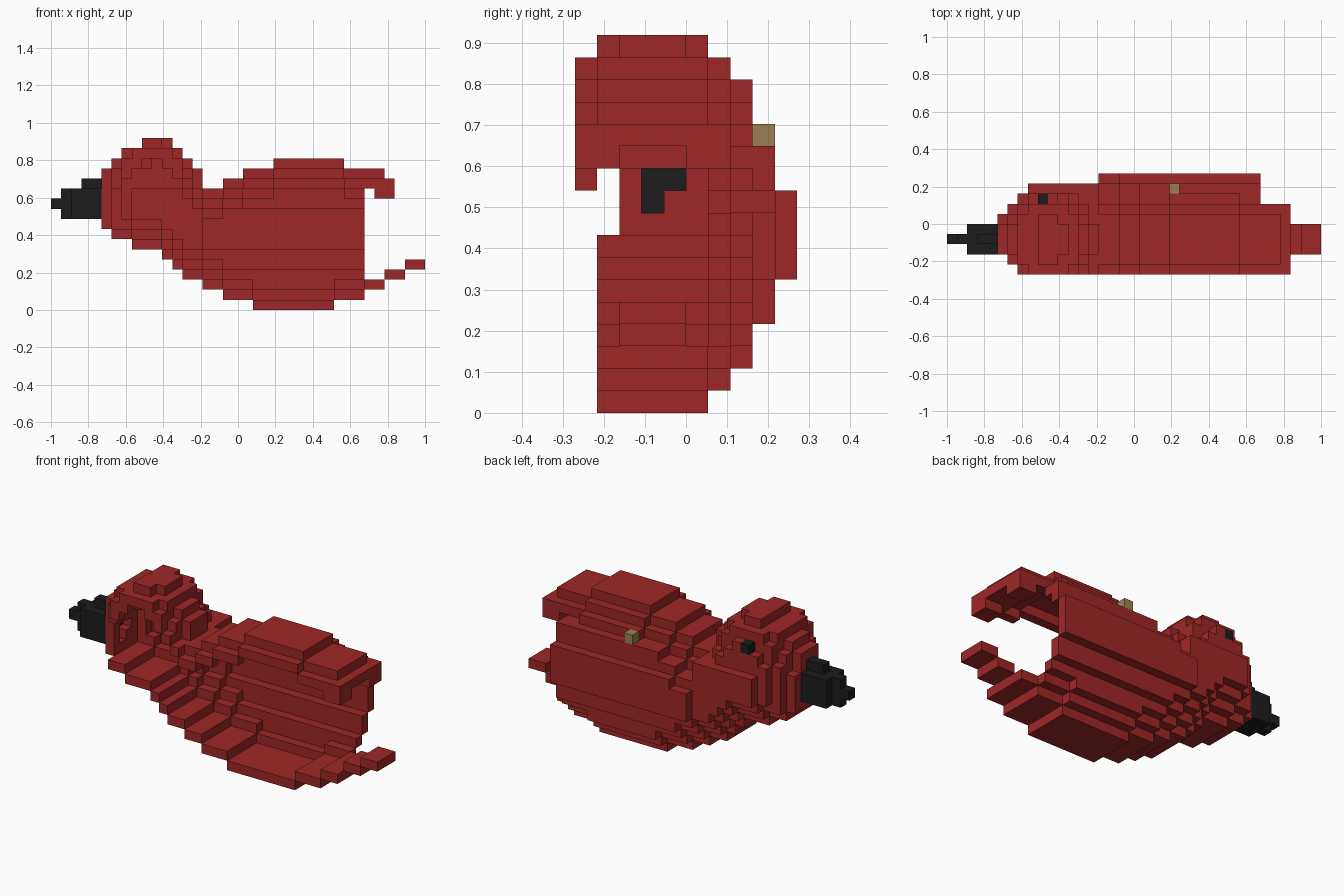
import bpy
import bmesh
from mathutils import Vector

cube = bpy.data.objects.get("Cube")
if cube:
    bpy.data.objects.remove(cube, do_unlink=True)

U = 2 / 37                      # edge of one block
ORIGIN = Vector((-1, -5 * U, 0))
MID = 3                         # block row of the bird's symmetry plane


def material(name, color):
    mat = bpy.data.materials.new(name)
    mat.use_nodes = True
    mat.diffuse_color = (*color, 1)
    mat.node_tree.nodes["Principled BSDF"].inputs["Base Color"].default_value = (*color, 1)
    return mat


def box(xs, ys, zs):
    """Blocks in inclusive index ranges."""
    return {(i, j, k) for i in range(xs[0], xs[1] + 1)
            for j in range(ys[0], ys[1] + 1)
            for k in range(zs[0], zs[1] + 1)}


AXES = [Vector(a) for a in ((1, 0, 0), (0, 1, 0), (0, 0, 1))]


def build(name, cells, mat):
    """Mesh of the exposed faces of a set of blocks."""
    bm = bmesh.new()
    for cell in sorted(cells):
        centre = Vector(cell) + Vector((0.5, 0.5, 0.5))
        for n in range(3):
            u, v = AXES[(n + 1) % 3] / 2, AXES[(n + 2) % 3] / 2
            for sign in (1, -1):
                step = AXES[n] * sign
                if tuple(int(c + d) for c, d in zip(cell, step)) in cells:
                    continue
                mid = centre + step / 2
                ring = [mid - u - v, mid + u - v, mid + u + v, mid - u + v]
                bm.faces.new([bm.verts.new(ORIGIN + p * U) for p in ring[::sign]])
    bmesh.ops.remove_doubles(bm, verts=bm.verts, dist=U / 20)
    mesh = bpy.data.meshes.new(name)
    bm.to_mesh(mesh)
    bm.free()
    mesh.materials.append(mat)
    obj = bpy.data.objects.new(name, mesh)
    bpy.context.collection.objects.link(obj)


# Side profile: spans of blocks per layer, from the ground up
END = 30
profile = [[(20, 27)], [(17, END)], [(15, END)], [(13, END)], [(12, END)],
           [(11, END)], [(8, END)], [(6, END)], [(5, END)], [(5, END)],
           [(5, END)], [(5, END)], [(5, 14), (17, END)], [(5, 14), (19, END)],
           [(6, 13), (22, 28)], [(7, 12)], [(9, 11)]]
filled = {(i, k) for k, spans in enumerate(profile)
          for a, b in spans for i in range(a, b + 1)}

# Half widths: the limit of each layer, and the swell below the top
# and above the underside
reach = [2, 3, 4, 4, 5, 5, 6, 6, 6, 6, 5, 5, 4, 4, 4, 3, 2]
top_swell = [2, 3, 5, 6, 6, 6, 6]
under_swell = [2, 3, 4, 5, 6, 6, 6]


def depth(i, k, di, dk):
    """Blocks from here to the profile edge in one direction."""
    d = 0
    while d < 6 and (i + di, k + dk) in filled:
        i, k, d = i + di, k + dk, d + 1
    return d


def head_width(i, k):
    """Rounded head that runs on into the neck and chest."""
    along = (i - 9.5) / 5 if k > 11 else min(i - 9.5, 0) / 5
    up = max(k - 10, 0) / 6.5
    return max(1, int(5.4 * max(0, 1 - along ** 2 - up ** 2) ** 0.5))


def half_width(i, k):
    w = min(reach[k], under_swell[depth(i, k, 0, -1)], 2 + depth(i, k, -1, 0))
    if i < 15:
        return min(w, head_width(i, k))
    return min(w, top_swell[depth(i, k, 0, 1)])


solid = {(i, j, k) for i, k in filled
         for j in range(MID - half_width(i, k), MID + half_width(i, k) + 1)}


def is_shell(c):
    i, j, k = c
    around = [(i - 1, j, k), (min(i + 1, END), j, k), (i, j + 1, k),
              (i, j - 1, k), (i, j, k + 1), (i, j, k - 1)]
    return any(n not in solid for n in around)


def is_kept(c):
    """The near side is cut away along a ragged edge."""
    i, j, k = c
    if j < 0 or i + j < 7:
        return False
    if j == 0:
        return 10 <= k <= 15
    return not (j == 1 and 8 <= k <= 10)


body = {c for c in solid if is_shell(c) and is_kept(c)}

# Opening behind the beak
body -= {(5, 3, 9), (5, 3, 10), (5, 4, 10)}

# Drooping rear edge of the back, lower at both sides
body |= box((31, 32), (1, 5), (13, 13)) | box((31, 33), (0, 6), (12, 12))
for side in ((0, 1), (5, 6)):
    body |= box((32, 33), side, (11, 11))

# Stepped tail
tail = box((31, 32), (1, 5), (2, 2)) | box((33, 34), (2, 4), (3, 3))
tail |= box((35, 36), (2, 4), (4, 4))

# Tapered beak
beak = box((0, 0), (3, 3), (10, 10)) | box((1, 1), (3, 3), (9, 11))
beak |= box((2, 4), (2, 4), (9, 11)) | box((3, 4), (3, 3), (12, 12))

# Eye and side spot, each backed by the shell
eye = {(9, 7, 14)}
spot = {(22, 8, 12)}
body = (body | {(i, j - 1, k) for i, j, k in eye | spot}) - eye - spot

red = material("brick red", (0.345, 0.020, 0.020))
black = material("charcoal", (0.0115, 0.0115, 0.0115))
tan = material("tan", (0.345, 0.215, 0.087))

build("body_shell", body, red)
build("tail", tail, red)
build("beak", beak, black)
build("eye", eye, black)
build("side_spot", spot, tan)
